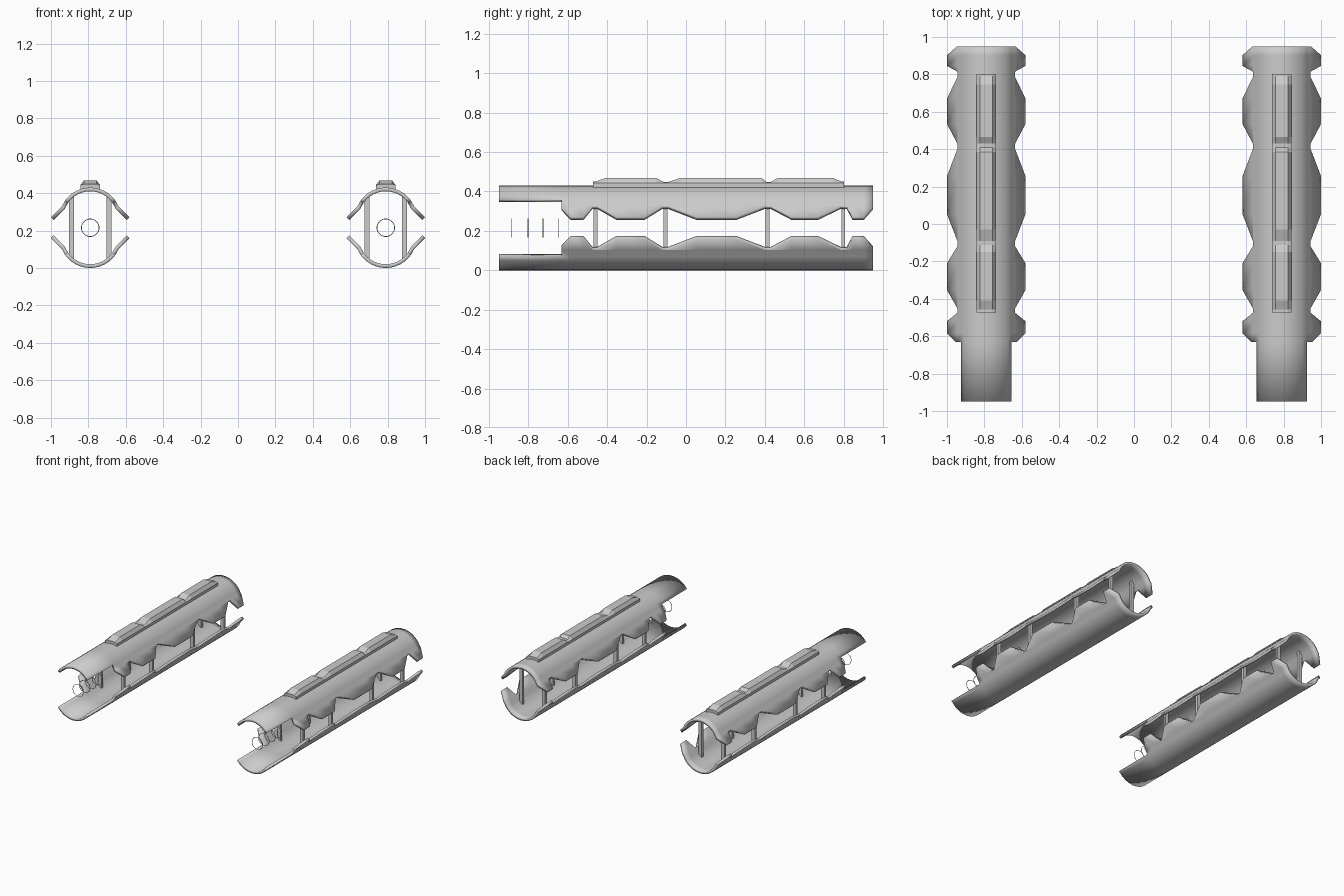
import bpy, bmesh, math

if "Cube" in bpy.data.objects:
    bpy.data.objects.remove(bpy.data.objects["Cube"])

MID = 0.215      # mid height of each grip
R, CZ = 0.165, 0.265   # shell arc radius and arc centre height
FRONT = -0.632   # where the wavy flange begins


def make(name, bm, smooth=True):
    me = bpy.data.meshes.new(name)
    bm.to_mesh(me)
    bm.free()
    ob = bpy.data.objects.new(name, me)
    bpy.context.collection.objects.link(ob)
    if smooth:
        bpy.ops.object.select_all(action='DESELECT')
        ob.select_set(True)
        bpy.context.view_layer.objects.active = ob
        bpy.ops.object.shade_smooth_by_angle(angle=math.radians(25))
    return ob


# wavy edge: (y, flare amount 0..1)
WAVE = [(FRONT, .15), (-.585, 1), (-.52, 1), (-.475, .03), (-.45, .03), (-.353, 1),
        (-.21, 1), (-.12, .03), (-.09, .03), (.053, 1), (.256, 1), (.40, .03),
        (.43, .03), (.535, 1), (.67, 1), (.785, .03), (.815, .03), (.845, 1),
        (.902, 1), (.948, .1)]


def section(t):
    """Half-shell outline from left flange to right flange, t = flare."""
    n = 12
    arc = [math.radians(-55 + 110 * i / n) for i in range(n + 1)]
    pts = [(R * math.sin(a), CZ + R * math.cos(a)) for a in arc]
    kx, kz = .153, .327
    ex, ez = kx + .057 * t, kz - .057 * t
    return [(-ex, ez), (-kx, kz)] + pts + [(kx, kz), (ex, ez)]


def shell(name, cx, lower):
    bm = bmesh.new()
    rows = []
    for y, t in WAVE:
        rows.append([bm.verts.new((cx + x, y, 2 * MID - z if lower else z))
                     for x, z in section(t)])
    # narrow sleeve in front shares the arc vertices
    front = [bm.verts.new((v.co.x, -.948, v.co.z)) for v in rows[0][2:-2]]
    strips = [(front, rows[0][2:-2])] + list(zip(rows, rows[1:]))
    for a, b in strips:
        for i in range(len(a) - 1):
            f = [a[i], a[i + 1], b[i + 1], b[i]]
            bm.faces.new(f[::-1] if lower else f)
    ob = make(name, bm)
    m = ob.modifiers.new("thickness", 'SOLIDIFY')
    m.thickness, m.offset, m.use_even_offset = .02, -1, True


def rail(name, cx):
    """Top rail with three raised pads and two dips."""
    prof = [(-.472, .450), (-.458, .450), (-.41, .468), (-.15, .468), (-.112, .448),
            (-.09, .448), (-.03, .468), (.385, .468), (.408, .448), (.43, .448),
            (.465, .468), (.745, .468), (.79, .450), (.802, .450)]
    bm = bmesh.new()
    rows = []
    for y, z in prof:
        sec = [(-.053, .41), (-.053, .442), (-.034, z), (.034, z), (.053, .442), (.053, .41)]
        rows.append([bm.verts.new((cx + x, y, h)) for x, h in sec])
    for a, b in zip(rows, rows[1:]):
        for i in range(6):
            j = (i + 1) % 6
            bm.faces.new([a[i], a[j], b[j], b[i]])
    bm.faces.new(rows[0])
    bm.faces.new(rows[-1])
    bmesh.ops.recalc_face_normals(bm, faces=bm.faces)
    make(name, bm, False)


def posts(name, cx):
    """Upright bars joining the two shells."""
    bm = bmesh.new()
    for y in (-.46, -.104, .414, .798):
        for x in (-.1, .1):
            vs = bmesh.ops.create_cube(bm, size=1)['verts']
            bmesh.ops.scale(bm, vec=(.028, .02, .33), verts=vs)
            bmesh.ops.translate(bm, vec=(cx + x, y, MID), verts=vs)
    make(name, bm, False)


def rings(name, cx):
    """Thin wire rings inside the front sleeve."""
    for y in (-.884, -.802, -.726, -.645):
        bpy.ops.mesh.primitive_torus_add(
            major_radius=.047, minor_radius=.002, major_segments=32, minor_segments=6,
            location=(cx, y, MID), rotation=(math.pi / 2, 0, 0))
        bpy.context.object.name = name
        bpy.ops.object.shade_smooth()


for side, cx in (("left", -.79), ("right", .79)):
    shell(side + "_upper_shell", cx, False)
    shell(side + "_lower_shell", cx, True)
    rail(side + "_top_rail", cx)
    posts(side + "_posts", cx)
    rings(side + "_wire_ring", cx)
